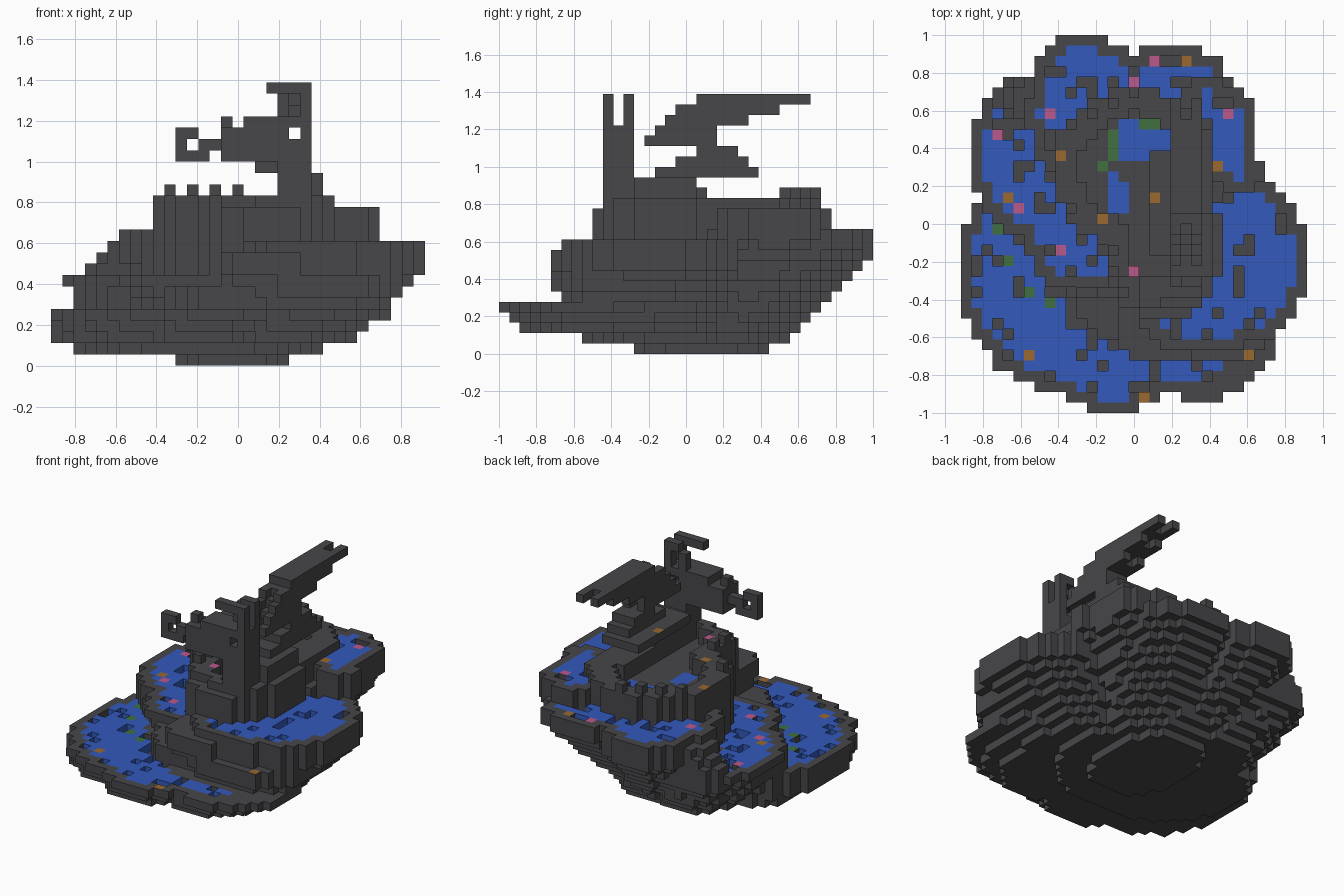
import bpy, bmesh, random
from mathutils import Vector

random.seed(4)
U = 1 / 18                      # edge of one block
NX, NY, NZ = 33, 36, 25         # blocks across, deep and high

cube = bpy.data.objects.get("Cube")
if cube:
    bpy.data.objects.remove(cube)


def material(name, red, green, blue):
    m = bpy.data.materials.new(name)
    m.use_nodes = True
    m.diffuse_color = (red, green, blue, 1)
    m.node_tree.nodes["Principled BSDF"].inputs["Base Color"].default_value = (red, green, blue, 1)
    return m


MATS = [material("dark stone", .063, .063, .068),
        material("water blue", .033, .1, .5),
        material("blossom pink", .5, .1, .26),
        material("leaf green", .05, .16, .05),
        material("lantern orange", .32, .14, .03)]
STONE, WATER, PINK, GREEN, ORANGE = range(len(MATS))

cells = {}                      # block position -> (part, colour)
height = {}                     # column -> top of the highest terrace
plans = {}                      # terrace name -> its columns


def centre(i, j):
    return (i + .5 - NX / 2) * U, (j + .5 - NY / 2) * U


def in_oval(x, y, oval):
    cx, cy, rx, ry = oval
    return abs((x - cx) / rx) ** 2.2 + abs((y - cy) / ry) ** 2.2 < 1


def footprint(ovals, scale=1, pivot=(0, 0)):
    px, py = pivot
    columns = set()
    for i in range(NX):
        for j in range(NY):
            x, y = centre(i, j)
            x, y = px + (x - px) / scale, py + (y - py) / scale
            if any(in_oval(x, y, o) for o in ovals):
                columns.add((i, j))
    return columns


def around(cell, r):
    reach = range(-r, r + 1)
    return [(cell[0] + a, cell[1] + b) for a in reach for b in reach]


def block(part, i0, i1, j0, j1, k0, k1):
    for i in range(i0, i1 + 1):
        for j in range(j0, j1 + 1):
            for k in range(k0, k1 + 1):
                cells[i, j, k] = (part, STONE)


# Narrow foot: the two lowest layers are trimmed to ovals
FOOT = [(-.03, .08, .29, .38), (-.19, 0, .62, .57)]


def terrace(name, top, depth, taper, *ovals, pivot=(0, 0)):
    """Straight rim of the given depth, narrowing to the pivot layer by layer below it."""
    plans[name] = footprint(ovals)
    for c in plans[name]:
        height[c] = max(height.get(c, 0), top)
    for k in range(top):
        below = max(0, top - depth - k)
        for i, j in footprint(ovals, 1 - taper * below, pivot):
            if k >= len(FOOT) or in_oval(*centre(i, j), FOOT[k]):
                cells.setdefault((i, j, k), (name, STONE))


def pool(name, top):
    """Water flush with the rim, with a few sunken gaps along the shore."""
    for c in sorted(plans[name]):
        if height[c] != top or any(height.get(n, 0) < top for n in around(c, 1)):
            continue
        cells[(*c, top - 2)] = (name, STONE)
        shore = any(height.get(n, 0) != top for n in around(c, 2))
        if random.random() > (.22 if shore else .03):
            cells[(*c, top - 1)] = ("pools", WATER)
        else:
            cells.pop((*c, top - 1), None)


# Terraces, from low to high
WEST = (-.92, -.1)
terrace("lower_terrace", 5, 1, .06, (-.3, -.24, .62, .66), (-.1, -.55, .38, .45), pivot=WEST)
terrace("front_shelf", 5, 1, .06, (.36, -.53, .39, .4), pivot=WEST)
terrace("shelf_pool", 5, 1, .06, (.33, -.77, .12, .08), pivot=WEST)
terrace("bank_step", 7, 2, .06, (-.4, .25, .42, .4), (0, -.25, .35, .38))
terrace("side_terrace", 8, 1, .06, (-.48, .35, .39, .42), (-.3, -.1, .26, .25))
terrace("front_step", 8, 2, .07, (.4, -.4, .42, .34))
terrace("front_ledge", 10, 2, .06, (.15, -.53, .26, .2))
for step in range(3):
    terrace(f"back_step_{step}", 9 + step, 3, .06, (-.5, .66, .25 - step * U, .13))
terrace("bay_terrace", 11, 3, .07, (.45, -.18, .47, .48), (.3, -.45, .3, .21))
terrace("back_left_terrace", 12, 3, .06, (-.26, .6, .3, .41))
terrace("back_terrace", 12, 2, .06, (.2, .5, .38, .45))
terrace("high_terrace", 14, 3, .05, (.4, .48, .25, .28), (.57, .26, .12, .08))
terrace("castle", 15, 8, .05, (0, .3, .42, .42), (.16, -.13, .31, .38))

pool("lower_terrace", 5)
pool("shelf_pool", 5)
pool("side_terrace", 8)
pool("bay_terrace", 11)
pool("back_left_terrace", 12)
pool("back_terrace", 12)
pool("high_terrace", 14)

# Hollow castle court with its pools, and a parapet on the outer wall
COURT_POOLS = [(.04, .44, .18, .13), (-.1, .14, .06, .14)]
castle = plans["castle"]
for i, j in castle:
    if castle.issuperset(around((i, j), 2)):
        cells.pop((i, j, 13), None)
        cells.pop((i, j, 14), None)
        if any(in_oval(*centre(i, j), o) for o in COURT_POOLS):
            cells[i, j, 12] = ("pools", WATER)
    elif not castle.issuperset(around((i, j), 1)):
        if j < 11:
            cells.pop((i, j, 14), None)
        elif i < 18 and (i + 2 * j) % 4 == 0:
            cells[i, j, 15] = ("parapet", STONE)

# Mound under the swept wing, whose middle feather is shorter
block("wing_mound", 20, 23, 13, 24, 13, 14)
block("wing_mound", 20, 23, 13, 18, 15, 16)
block("wing_mound", 18, 22, 15, 24, 17, 17)
block("wing_mound", 20, 22, 17, 23, 18, 18)
block("wing_mound", 20, 22, 19, 22, 19, 19)
for step in range(5):
    k, tail = 20 + step, 20 + 3 * max(0, step - 1)
    for i in (20, 21, 22):
        if i != 21:
            block("wing", i, i, 14 + step + step // 4, tail, k, k)
        elif step:
            block("wing", i, i, 15 + step, tail - step // 2, k, k)

# Perched creature: leg, body, claws and ringed arm
block("creature_leg", 20, 22, 10, 12, 13, 19)
block("creature_body", 15, 20, 10, 12, 18, 20)
block("creature_body", 17, 22, 10, 12, 21, 21)
block("creature_body", 15, 15, 11, 11, 21, 21)
block("creature_claw", 22, 22, 10, 12, 20, 20)
for j in (10, 12):
    block("creature_claw", 22, 22, j, j, 22, 24)
    block("creature_claw", 9 + j, 22, j, j, 24, 24)
block("creature_claw", 20, 20, 12, 12, 22, 23)
block("creature_ring", 11, 11, 11, 11, 18, 20)
block("creature_ring", 12, 13, 11, 11, 18, 18)
block("creature_ring", 13, 14, 11, 11, 19, 19)
block("creature_ring", 12, 12, 11, 11, 20, 20)


# Blossoms, leaves and lanterns colour the top block of a column
def ornament(colour, *spots):
    for x, y in spots:
        i, j = int(x / U + NX / 2), int(y / U + NY / 2)
        top = max((k for k in range(NZ) if (i, j, k) in cells), default=None)
        if top is not None:
            cells[i, j, top] = ("ornaments", colour)


ornament(PINK, (0, .75), (.1, .86), (.5, .58), (-.44, .58), (-.72, .47), (-.61, .08), (-.39, -.14), (0, -.25))
ornament(GREEN, (-.72, -.03), (-.67, -.19), (-.56, -.36), (-.44, -.42), (.06, .53), (.1, .53))
ornament(GREEN, (-.17, .3), *[(-.11, .36 + n * U) for n in range(3)])
ornament(ORANGE, (.28, .86), (.44, .3), (-.39, .36), (-.67, .14), (.1, .14), (-.17, .03))
ornament(ORANGE, (-.56, -.69), (.05, -.92), (.61, -.69))

# Turn the blocks of each part into a mesh of open faces
AXES = [Vector(row) for row in ((1, 0, 0), (0, 1, 0), (0, 0, 1))]
ORIGIN = Vector((NX / 2, NY / 2, 0))
CORNERS = ((-1, -1), (1, -1), (1, 1), (-1, 1))


def open_faces(cell):
    middle = Vector(cell) + Vector((.5, .5, .5))
    for a in range(3):
        for s in (-1, 1):
            n = AXES[a] * s
            if tuple(int(c) for c in Vector(cell) + n) not in cells:
                u, v = AXES[a - 2] * s, AXES[a - 1]
                yield n, [middle + (n + u * p + v * q) / 2 for p, q in CORNERS]


for part in sorted({owner for owner, _ in cells.values()}):
    bm = bmesh.new()
    for cell, (owner, colour) in cells.items():
        if owner == part:
            for n, quad in open_faces(cell):
                face = bm.faces.new([bm.verts.new((p - ORIGIN) * U) for p in quad])
                face.material_index = colour if n.z > 0 or part == "pools" else STONE
    bmesh.ops.remove_doubles(bm, verts=bm.verts, dist=U / 100)
    mesh = bpy.data.meshes.new(part)
    bm.to_mesh(mesh)
    bm.free()
    for m in MATS:
        mesh.materials.append(m)
    bpy.context.collection.objects.link(bpy.data.objects.new(part, mesh))
